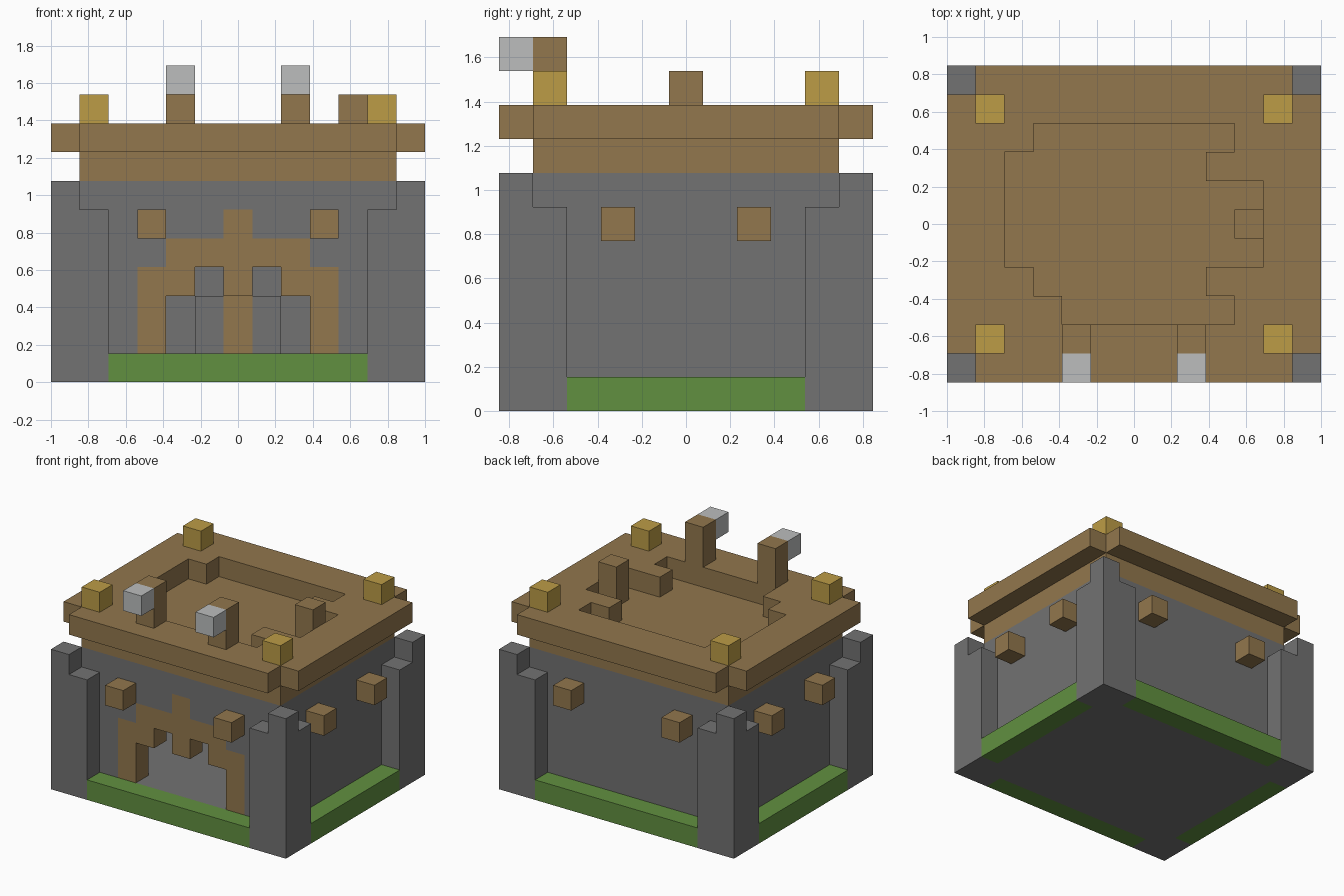
import bpy
import bmesh
from itertools import product

if "Cube" in bpy.data.objects:
    bpy.data.objects.remove(bpy.data.objects["Cube"])

NX, NY = 13, 11          # footprint in blocks
S = 2 / NX               # block size


def material(name, rgb):
    m = bpy.data.materials.new(name)
    m.use_nodes = True
    m.diffuse_color = (*rgb, 1)
    node = m.node_tree.nodes["Principled BSDF"]
    node.inputs["Base Color"].default_value = (*rgb, 1)
    node.inputs["Roughness"].default_value = 0.9
    return m


stone = material("grey stone", (0.168, 0.168, 0.168))
wood = material("brown wood", (0.287, 0.184, 0.074))
grass = material("green grass", (0.12, 0.279, 0.051))
gold = material("yellow gold", (0.503, 0.333, 0.061))
silver = material("pale silver", (0.503, 0.515, 0.515))

# Each block face: outward direction and its four corners in order
FACES = []
for axis, side in product(range(3), (0, 1)):
    u, v = (axis + 1) % 3, (axis + 2) % 3
    ring = []
    for a, b in ((0, 0), (1, 0), (1, 1), (0, 1)):
        c = [0, 0, 0]
        c[axis], c[u], c[v] = side, a, b
        ring.append(tuple(c))
    step = [0, 0, 0]
    step[axis] = 2 * side - 1
    FACES.append((tuple(step), ring if side else ring[::-1]))


def box(x, y, z):
    """Cells of a box from half-open ranges."""
    return set(product(range(*x), range(*y), range(*z)))


def build(name, cells, mats, rule=lambda c: 0):
    """Skin a set of block cells, keeping only the outer faces."""
    bm = bmesh.new()
    verts = {}
    for c in sorted(cells):
        for step, ring in FACES:
            if tuple(p + q for p, q in zip(c, step)) in cells:
                continue
            loop = []
            for r in ring:
                k = tuple(p + q for p, q in zip(c, r))
                if k not in verts:
                    verts[k] = bm.verts.new(((k[0] - NX / 2) * S, (k[1] - NY / 2) * S, k[2] * S))
                loop.append(verts[k])
            bm.faces.new(loop).material_index = rule(c)
    bmesh.ops.dissolve_limit(bm, angle_limit=0.01, verts=bm.verts[:], edges=bm.edges[:],
                             delimit={'MATERIAL'})
    mesh = bpy.data.meshes.new(name)
    bm.to_mesh(mesh)
    bm.free()
    for m in mats:
        mesh.materials.append(m)
    ob = bpy.data.objects.new(name, mesh)
    bpy.context.collection.objects.link(ob)
    return ob


def mirror_x(cells):
    return cells | {(NX - 1 - x, y, z) for x, y, z in cells}


def mirror_y(cells):
    return cells | {(x, NY - 1 - y, z) for x, y, z in cells}


# Hollow hall with a framed gateway in the front wall
gate = mirror_x(box((4, 7), (1, 2), (1, 3)) | {(5, 1, 3)})
frame = mirror_x(box((3, 4), (1, 2), (1, 4)) | box((4, 5), (1, 2), (3, 5))
                 | {(5, 1, 4)} | box((6, 7), (1, 2), (3, 6)))
hall = box((1, 12), (1, 10), (0, 7)) - box((2, 11), (2, 9), (1, 7)) - gate
build("hall_walls", hall, [stone, wood], lambda c: int(c in frame))

# Low block against the inside of the back wall, wooden in the middle
build("inner_block", box((5, 8), (8, 9), (1, 3)), [stone, wood], lambda c: int(c[0] == 6))

# Stepped corner buttresses
corner = box((0, 1), (0, 1), (0, 7)) | box((1, 2), (0, 1), (0, 6)) | box((0, 1), (1, 2), (0, 6))
build("corner_buttresses", mirror_x(mirror_y(corner)), [stone])

# Grass strips along the foot of each wall
strips = mirror_y(box((2, 11), (0, 1), (0, 1))) | mirror_x(box((0, 1), (2, 9), (0, 1)))
build("grass_strips", strips, [grass])

# Wooden brackets on all four walls
build("wall_brackets", mirror_x(mirror_y({(3, 0, 5), (0, 3, 5)})), [wood])

# Roof: solid base and an overhanging deck with a sunken floor
build("roof_base", box((1, 12), (1, 10), (7, 8)), [wood])
deck = box((0, 13), (0, 11), (8, 9)) - mirror_x(mirror_y({(0, 0, 8)}))
sunken = {2: (4, 10), 3: (3, 9), 4: (2, 11), 5: (2, 11), 6: (2, 11), 7: (2, 9), 8: (3, 10)}
for row, span in sunken.items():
    deck -= box(span, (row, row + 1), (8, 9))
build("roof_deck", deck, [wood])

# Post in the sunken floor and gold corner blocks
build("roof_post", box((10, 11), (5, 6), (8, 10)), [wood])
build("gold_blocks", mirror_x(mirror_y({(1, 1, 9)})), [gold])

# Front posts, each carrying a silver block
build("front_posts", mirror_x(box((4, 5), (1, 2), (9, 11))), [wood])
build("silver_blocks", mirror_x({(4, 0, 10)}), [silver])
